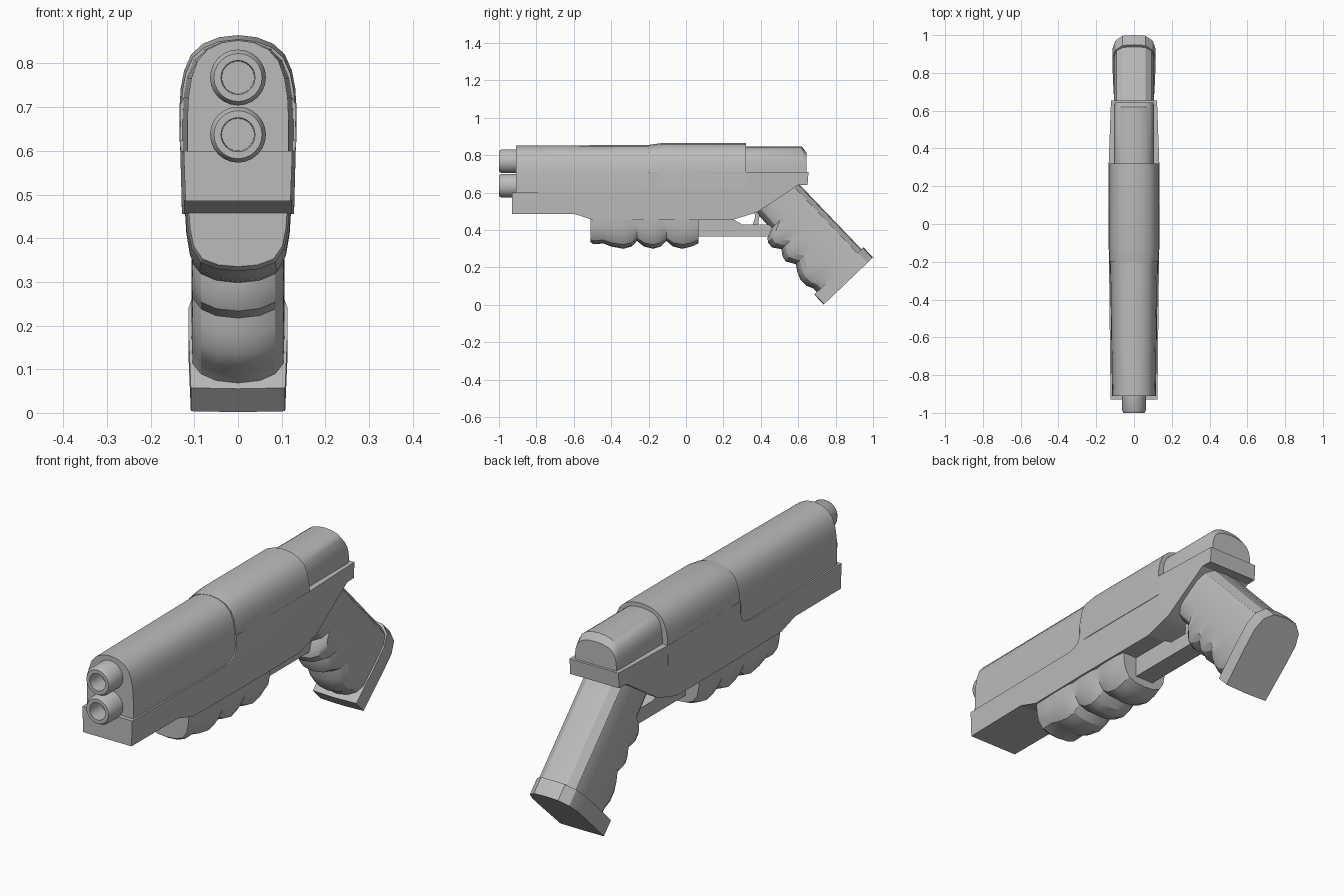
import bpy, bmesh, math
from mathutils import Vector

if "Cube" in bpy.data.objects:
    bpy.data.objects.remove(bpy.data.objects["Cube"])

grey = bpy.data.materials.new("plain grey")
grey.diffuse_color = (0.5, 0.5, 0.5, 1)
grey.use_nodes = True
grey.node_tree.nodes["Principled BSDF"].inputs["Base Color"].default_value = grey.diffuse_color


def finish(name, bm, angle=32):
    bmesh.ops.recalc_face_normals(bm, faces=bm.faces)
    me = bpy.data.meshes.new(name)
    bm.to_mesh(me)
    bm.free()
    me.materials.append(grey)
    me.polygons.foreach_set("use_smooth", [True] * len(me.polygons))
    me.set_sharp_from_angle(angle=math.radians(angle))
    ob = bpy.data.objects.new(name, me)
    bpy.context.collection.objects.link(ob)
    return ob


def loft(name, rings, closed=True, angle=32):
    """Skin a list of equal-length rings; close both ends with caps."""
    bm = bmesh.new()
    vs = [[bm.verts.new(p) for p in r] for r in rings]
    n = len(vs[0])
    pairs = list(zip(vs, vs[1:])) + ([] if closed else [(vs[-1], vs[0])])
    for a, b in pairs:
        for i in range(n):
            j = (i + 1) % n
            bm.faces.new((a[i], a[j], b[j], b[i]))
    if closed:
        bm.faces.new(vs[0])
        bm.faces.new(vs[-1])
    return finish(name, bm, angle)


def mirrored(half):
    """Half outline (x, y, z) to a full ring; points on x = 0 are kept once."""
    return half + [(-x, y, z) for x, y, z in reversed(half) if x > 1e-6]


def prism(name, profile, width, cuts=()):
    """Side profile (y, z) given thickness by a width(y, z) function."""
    bm = bmesh.new()
    f = bm.faces.new([bm.verts.new((0, y, z)) for y, z in profile])
    for c in cuts:
        bmesh.ops.bisect_plane(bm, geom=bm.verts[:] + bm.edges[:] + bm.faces[:],
                               plane_co=(0, c, 0), plane_no=(0, 1, 0))
    ext = bmesh.ops.extrude_face_region(bm, geom=bm.faces[:], use_keep_orig=True)
    right = {v for v in ext["geom"] if isinstance(v, bmesh.types.BMVert)}
    for v in bm.verts:
        v.co.x = width(v.co.y, v.co.z) * (1 if v in right else -1)
    return finish(name, bm)


# Lower frame with rounded step and rear shelf
def frame_width(y, z):
    if y < -0.2:
        w = 0.133 - 0.008 * (-0.2 - y) / 0.73
    else:
        w = 0.134 - 0.012 * max(0, y - 0.32) / 0.33
    return w - 0.035 * max(0, 0.62 - z)


prism("frame", [(-0.93, 0.6), (-0.27, 0.6), (-0.235, 0.607), (-0.21, 0.625), (-0.2, 0.655),
                (-0.2, 0.71), (0.32, 0.71), (0.655, 0.71), (0.65, 0.64), (0.6, 0.64),
                (0.38, 0.495), (0.25, 0.455), (-0.5, 0.455), (-0.6, 0.487), (-0.93, 0.485)],
      frame_width, (-0.6, -0.5, -0.2, 0.25, 0.32, 0.6))

# Domed shells: half section as (width, height) fractions
DOME = [(1, 0), (1, 0.3), (0.98, 0.5), (0.92, 0.67), (0.8, 0.82), (0.6, 0.92), (0.32, 0.98), (0, 1)]


def dome(name, stations):
    loft(name, [mirrored([(w * fx, y, z0 + (z1 - z0) * fz) for fx, fz in DOME])
                for y, w, z0, z1 in stations])


dome("receiver_shell", [(-0.2, 0.13, 0.62, 0.855), (-0.13, 0.134, 0.62, 0.865), (0.32, 0.134, 0.62, 0.865)])
dome("slide", [(-0.91, 0.116, 0.59, 0.853), (-0.18, 0.127, 0.59, 0.854)])
dome("rear_hood", [(0.3, 0.106, 0.69, 0.846), (0.62, 0.106, 0.69, 0.846), (0.643, 0.103, 0.69, 0.815)])

# Two hollow barrels
for name, z in (("upper_barrel", 0.768), ("lower_barrel", 0.637)):
    rings = []
    for y, r in ((-0.88, 0.064), (-0.985, 0.064), (-1.0, 0.055), (-1.0, 0.039), (-0.92, 0.037)):
        rings.append([(r * math.cos(k * math.tau / 24), y, z + r * math.sin(k * math.tau / 24)) for k in range(24)])
    loft(name, rings)

# Pump grip with three finger swells
SWELL = [(1, 0), (0.97, 0.35), (0.9, 0.65), (0.72, 0.87), (0.4, 0.97), (0, 1)]
grip = [(-0.51, 0.335, 0.113), (-0.495, 0.325, 0.118), (-0.44, 0.328, 0.118), (-0.40, 0.312, 0.121),
        (-0.335, 0.30, 0.122), (-0.29, 0.312, 0.121), (-0.262, 0.342, 0.115), (-0.225, 0.312, 0.121),
        (-0.175, 0.30, 0.122), (-0.135, 0.312, 0.121), (-0.105, 0.342, 0.115), (-0.07, 0.312, 0.121),
        (-0.02, 0.30, 0.122), (0.03, 0.312, 0.121), (0.068, 0.33, 0.115)]
loft("pump_grip", [mirrored([(w * fx, y, 0.47 + (zb - 0.47) * fz) for fx, fz in SWELL])
                   for y, zb, w in grip], angle=28)

# Trigger guard and trigger
prism("trigger_guard", [(0.05, 0.365), (0.47, 0.365), (0.47, 0.43), (0.3, 0.43), (0.25, 0.46), (0.05, 0.46)],
      lambda y, z: 0.045)
prism("trigger", [(0.355, 0.425), (0.385, 0.425), (0.40, 0.52), (0.36, 0.52), (0.37, 0.47)],
      lambda y, z: 0.025)

# Handle: s runs down the slanted axis, p runs from its back to its front
BACK = Vector((0, 0.61, 0.64))
DOWN = Vector((0, 0.691, -0.722))
FRONT = Vector((0, -0.722, -0.691))


def handle_ring(s, section):
    return mirrored([(x, *(BACK + DOWN * s + FRONT * p).yz) for x, p in section])


fingers = [(-0.08, 0.27), (0.062, 0.274), (0.081, 0.318), (0.103, 0.337), (0.138, 0.338), (0.178, 0.309),
           (0.208, 0.33), (0.24, 0.338), (0.29, 0.309), (0.325, 0.332), (0.365, 0.348), (0.41, 0.348),
           (0.445, 0.332), (0.49, 0.33)]
loft("handle", [handle_ring(s, [(0, p), (0.05, p - 0.008), (0.085, p - 0.03), (0.104, p - 0.065), (0.106, 0.18),
                                (0.106, 0.075), (0.092, 0.03), (0.06, 0.005), (0, 0)])
                for s, p in fingers], angle=28)
cap = [(0, 0.35), (0.108, 0.347), (0.113, 0.18), (0.113, 0.08), (0.098, 0.025), (0.06, -0.01), (0, -0.015)]
loft("handle_cap", [handle_ring(s, cap) for s in (0.475, 0.549)])
